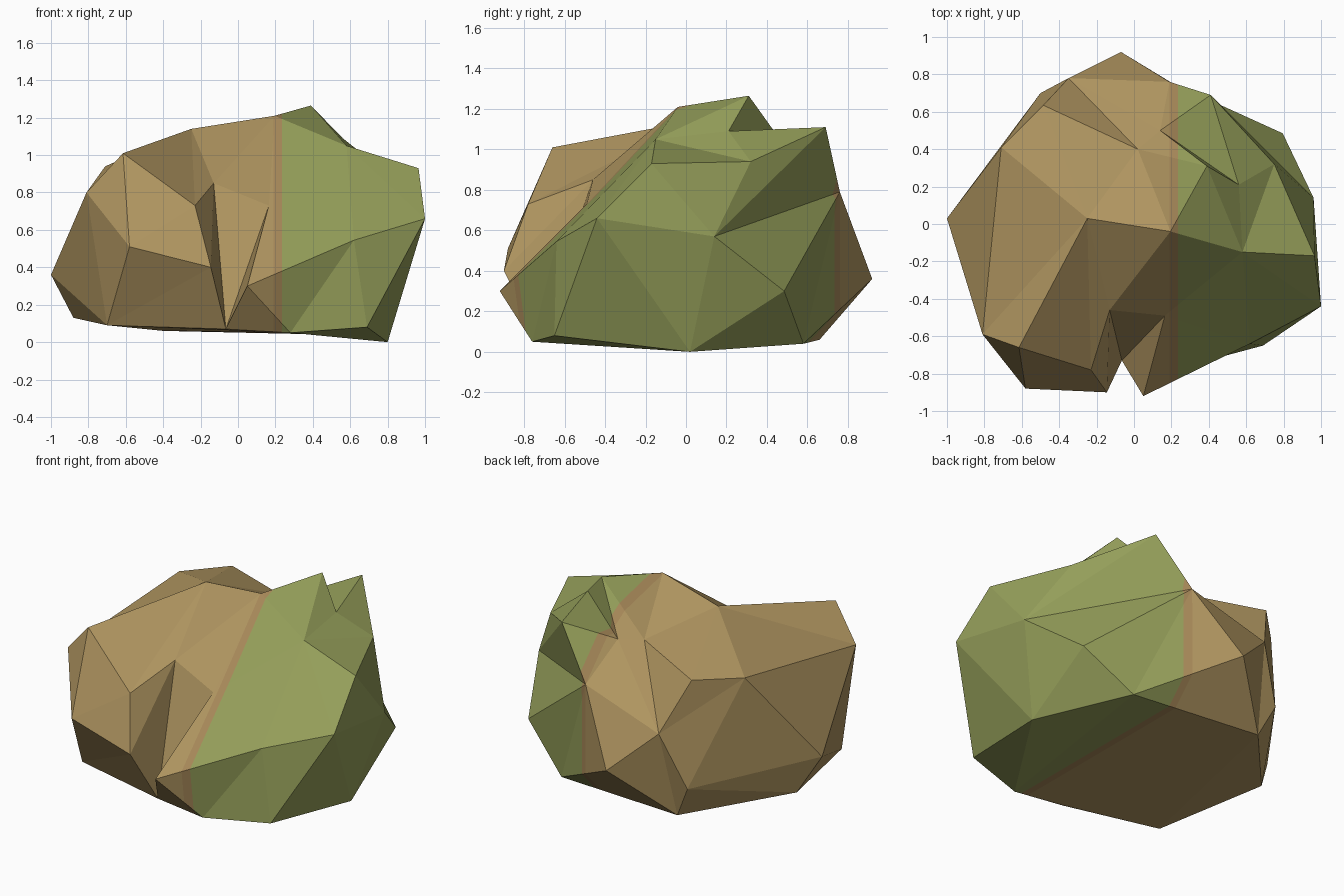
import bpy, bmesh
from itertools import combinations
from mathutils import Vector

if "Cube" in bpy.data.objects:
    bpy.data.objects.remove(bpy.data.objects["Cube"])

# Corner points of the boulder, grouped by area
corners = {}
corners.update(  # left side and front left shoulder
    A=(-1, .03, .36), B=(-.88, .12, .13), C=(-.70, -.60, .09), D=(-.81, -.59, .80),
    E=(-.615, -.66, 1.01), F=(-.58, -.88, .51), G=(-.23, -.78, .73), I=(-.145, -.90, .40))
corners.update(  # front cleft
    H=(-.13, -.46, .85), X=(-.065, -.73, .07), W=(.165, -.49, .73), V=(.05, -.92, .30))
corners.update(  # top
    J=(-.25, .03, 1.14), K=(.195, -.04, 1.21), L=(.39, .31, 1.265), N=(.58, -.15, 1.05),
    Y=(-.71, .41, .94), f=(.02, .40, .99), i=(-.485, .635, .95))
corners.update(  # right side
    O=(.965, -.17, .93), P=(.96, .14, .57), Q=(1, -.44, .66), R=(.62, -.64, .545),
    S=(.69, -.65, .08), T=(.80, .02, 0), U=(.28, -.76, .05), a=(.795, .485, .30),
    b=(.75, .32, .94), Z=(.41, .69, 1.11))
corners.update(  # back and rear crevice
    M=(.56, .21, 1.09), e=(.14, .50, 1.0), h=(-.35, .78, .62), c=(.19, .76, .79),
    d=(-.07, .92, .36), j=(-.50, .70, .27), k=(.49, .58, .04), l=(-.40, .66, .06))

# Ridge and valley lines drawn from corner to corner
ridges = ["ADEGHJEFICXIH", "DCADFGI", "FC", "HX", "JGHKWHXWVXUVRU", "WNKLNOQNRW",
          "RQSRUSTQPT", "LMNbMZbOPbZPcZe", "TaPcakT", "ckdcehdlkd", "ch",
          "LfKJfhefLeM", "JDYJ", "AYihf", "fi", "hYjhljBl", "AjYA", "ABC"]

centre = Vector((-.02, .10, .35))
ray = {n: (Vector(p) - centre).normalized() for n, p in corners.items()}


def side(p, q, r):
    return ray[p].cross(ray[q]).dot(ray[r])


def crosses(e1, e2):
    if set(e1) & set(e2):
        return False
    (p, q), (r, s) = e1, e2
    s1, s2, s3, s4 = side(p, q, r), side(p, q, s), side(r, s, p), side(r, s, q)
    return s1 * s2 < 0 and s3 * s4 < 0 and s1 * s3 < 0


# Web of edges: ridges first, then the shortest links that fit between them
links = [(p, q) for line in ridges for p, q in zip(line, line[1:])]
links += sorted(combinations(corners, 2), key=lambda e: -ray[e[0]].dot(ray[e[1]]))
edges = []
for link in links:
    if not any(set(link) == set(o) or crosses(link, o) for o in edges):
        edges.append(link)
linked = {frozenset(e) for e in edges}

# Flat facets: every empty triangle in the web
bm = bmesh.new()
vert = {n: bm.verts.new(p) for n, p in corners.items()}
for p, q, r in combinations(corners, 3):
    if not {frozenset((p, q)), frozenset((q, r)), frozenset((p, r))} <= linked:
        continue
    if side(p, q, r) < 0:
        q, r = r, q
    if any(side(p, q, n) > 0 and side(q, r, n) > 0 and side(r, p, n) > 0
           for n in corners if n not in (p, q, r)):
        continue
    bm.faces.new((vert[p], vert[q], vert[r]))

# Cut the facets where the colour changes
bands = (.19, .235)
for x in bands:
    bmesh.ops.bisect_plane(bm, geom=bm.verts[:] + bm.edges[:] + bm.faces[:], dist=1e-5,
                           plane_co=(x, 0, 0), plane_no=(1, 0, 0))
for face in bm.faces:
    face.material_index = sum(face.calc_center_median().x > x for x in bands)
    face.smooth = False

mesh = bpy.data.meshes.new("boulder")
bm.to_mesh(mesh)
bm.free()
for name, colour in (("brown_stone", (.43, .30, .117, 1)),
                     ("reddish_edge", (.39, .25, .10, 1)),
                     ("moss_green", (.30, .345, .102, 1))):
    mat = bpy.data.materials.new(name)
    mat.diffuse_color = colour
    mat.use_nodes = True
    mat.node_tree.nodes["Principled BSDF"].inputs["Base Color"].default_value = mat.diffuse_color
    mesh.materials.append(mat)
boulder = bpy.data.objects.new("boulder", mesh)
bpy.context.collection.objects.link(boulder)
